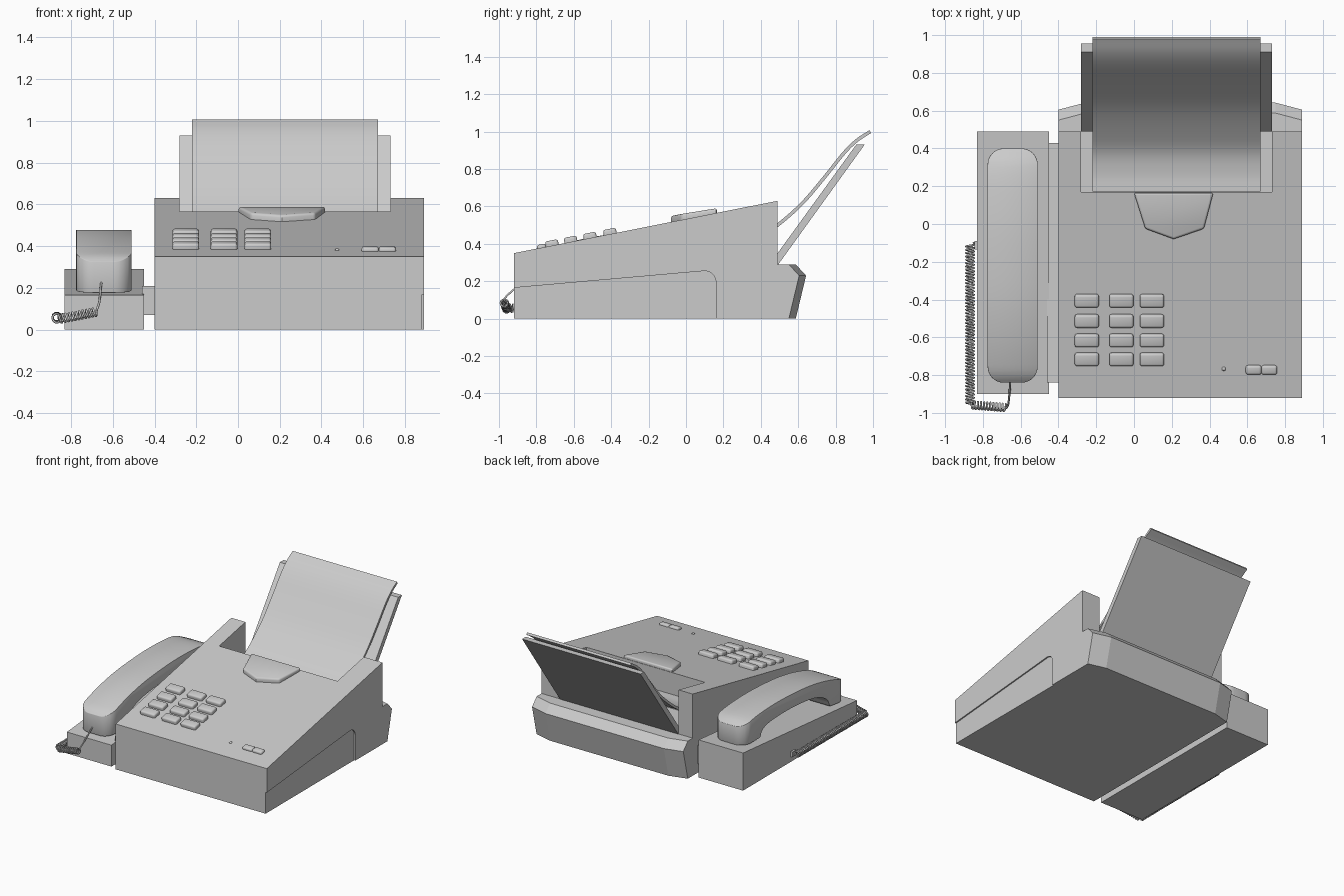
import bpy, bmesh, math
from mathutils import Vector, Matrix

if "Cube" in bpy.data.objects:
    bpy.data.objects.remove(bpy.data.objects["Cube"])

SLOPE = 0.28 / 1.41
TILT = math.atan(SLOPE)


def top_z(y):
    return 0.35 + SLOPE * (y + 0.92)


def loft(name, rings, smooth=None):
    """Closed solid through matching rings of points."""
    bm = bmesh.new()
    vs = [[bm.verts.new(p) for p in r] for r in rings]
    n = len(rings[0])
    for a, b in zip(vs, vs[1:]):
        for i in range(n):
            j = (i + 1) % n
            bm.faces.new((a[i], a[j], b[j], b[i]))
    bm.faces.new(vs[0])
    bm.faces.new(vs[-1])
    bmesh.ops.recalc_face_normals(bm, faces=bm.faces)
    me = bpy.data.meshes.new(name)
    bm.to_mesh(me)
    bm.free()
    ob = bpy.data.objects.new(name, me)
    bpy.context.collection.objects.link(ob)
    if smooth:
        shade(ob, smooth)
    return ob


def shade(ob, deg=35):
    bpy.ops.object.select_all(action='DESELECT')
    ob.select_set(True)
    bpy.context.view_layer.objects.active = ob
    bpy.ops.object.shade_smooth_by_angle(angle=math.radians(deg))


def side_prism(name, prof, x0, x1, smooth=None):
    """Extrude a (y, z) profile along x."""
    return loft(name, [[(x, y, z) for y, z in prof] for x in (x0, x1)], smooth)


def boolean(ob, cutter, op='DIFFERENCE'):
    m = ob.modifiers.new("cut", 'BOOLEAN')
    m.object, m.operation, m.solver = cutter, op, 'EXACT'
    bpy.context.view_layer.objects.active = ob
    bpy.ops.object.modifier_apply(modifier="cut")
    bpy.data.objects.remove(cutter)


def bevel(ob, width, segs=3, angle=40):
    m = ob.modifiers.new("bevel", 'BEVEL')
    m.width, m.segments = width, segs
    m.limit_method, m.angle_limit = 'ANGLE', math.radians(angle)
    bpy.context.view_layer.objects.active = ob
    bpy.ops.object.modifier_apply(modifier="bevel")
    shade(ob)


def arc(cx, cy, r, a0, a1, n=8):
    return [(cx + r * math.cos(math.radians(a0 + (a1 - a0) * i / n)),
             cy + r * math.sin(math.radians(a0 + (a1 - a0) * i / n))) for i in range(n + 1)]


def spline(pts, per=6):
    """Smooth curve through points (Catmull-Rom)."""
    p = [Vector(q) for q in pts]
    p = [2 * p[0] - p[1]] + p + [2 * p[-1] - p[-2]]
    out = []
    for i in range(1, len(p) - 2):
        a, b, c, d = p[i - 1:i + 3]
        for k in range(per):
            t = k / per
            out.append(0.5 * (2 * b + (c - a) * t + (2 * a - 5 * b + 4 * c - d) * t * t
                              + (3 * b - a - 3 * c + d) * t ** 3))
    return out + [p[-2]]


# main wedge body with paper bay and recessed side panel
body = side_prism("main_body", [(-0.92, 0), (-0.92, 0.35), (0.49, 0.63), (0.49, 0)], -0.40, 0.89)
boolean(body, side_prism("bay_cutter", [(0.17, 0.29), (0.17, 0.8), (0.6, 0.8), (0.6, 0.29)], -0.28, 0.73))
panel = [(-1, -0.1), (-1, 0.158), (-0.92, 0.165)] + arc(0.10, 0.195, 0.06, 95, 0) + [(0.16, -0.1)]
boolean(body, side_prism("panel_cutter", panel, 0.88, 0.95))

# rear bulge with chamfered corners
rings = []
for z, off in ((0, -0.055), (0.23, 0), (0.29, -0.055)):
    rings.append([(-0.40, 0.48, z), (0.89, 0.48, z), (0.89, 0.605 + off, z),
                  (0.75, 0.642 + off, z), (-0.26, 0.642 + off, z), (-0.40, 0.605 + off, z)])
loft("rear_bulge", rings)

# paper support and curved sheet
side_prism("paper_support", [(0.49, 0.285), (0.955, 0.93), (0.91, 0.93), (0.49, 0.35)], -0.28, 0.73)
mid = spline([(0.172, 0.39), (0.27, 0.395), (0.38, 0.425), (0.49, 0.50), (0.62, 0.615),
              (0.74, 0.755), (0.84, 0.88), (0.91, 0.95), (0.985, 1.0)])
sides = ([], [])
for i, p in enumerate(mid):
    t = (mid[min(i + 1, len(mid) - 1)] - mid[max(i - 1, 0)]).normalized()
    nrm = Vector((-t.y, t.x)) * 0.009
    sides[0].append(p + nrm)
    sides[1].append(p - nrm)
side_prism("paper_sheet", [tuple(q) for q in sides[0] + sides[1][::-1]], -0.22, 0.67, 35)

# paper guide tab on the sloped top
tab = [(0.0, 0.165), (0.42, 0.165), (0.37, -0.025), (0.21, -0.08), (0.06, -0.025)]
guide = loft("guide_tab", [[(x, y, top_z(y) - 0.02) for x, y in tab],
                           [(x, y, min(top_z(y) + 0.032, 0.59)) for x, y in tab]])
bevel(guide, 0.012)


# buttons
def button(name, x, y, w, d, h):
    bm = bmesh.new()
    bmesh.ops.create_cube(bm, size=1, matrix=Matrix.Translation((x, y, top_z(y)))
                          @ Matrix.Rotation(TILT, 4, 'X') @ Matrix.Diagonal((w, d, 2 * h, 1)))
    me = bpy.data.meshes.new(name)
    bm.to_mesh(me)
    bm.free()
    ob = bpy.data.objects.new(name, me)
    bpy.context.collection.objects.link(ob)
    bevel(ob, min(h, 0.014) * 0.9)


for r, y in enumerate((-0.405, -0.512, -0.615, -0.715)):
    for c, x in enumerate((-0.25, -0.067, 0.095)):
        button(f"key_{r}_{c}", x, y, 0.128, 0.07, 0.028)
button("function_button_left", 0.633, -0.772, 0.083, 0.05, 0.018)
button("function_button_right", 0.716, -0.772, 0.083, 0.05, 0.018)
button("indicator_light", 0.475, -0.767, 0.02, 0.02, 0.008)

# handset cradle and its link to the body
side_prism("cradle", [(-0.90, 0), (-0.90, 0.165), (0.49, 0.29), (0.49, 0)], -0.83, -0.45)
side_prism("cradle_link", [(-0.84, 0.07), (-0.84, 0.21), (0.43, 0.21), (0.43, 0.07)], -0.46, -0.39)

# handset: arched profile trimmed by a rounded plan
upper = spline([(-0.85, 0.32), (-0.78, 0.36), (-0.60, 0.415), (-0.38, 0.455), (-0.10, 0.476),
                (0.12, 0.476), (0.30, 0.46), (0.42, 0.42)], 4)
under = spline([(0.20, 0.285), (0.17, 0.335), (0.06, 0.362), (-0.2, 0.365), (-0.46, 0.335),
                (-0.60, 0.275), (-0.65, 0.20)], 4)
prof = [(-0.85, 0.175)] + [tuple(p) for p in upper] + [(0.42, 0.285)] + [tuple(p) for p in under]
handset = side_prism("handset", prof, -0.79, -0.49)
x0, x1, y0, y1, r = -0.775, -0.51, -0.84, 0.40, 0.085
plan = (arc(x1 - r, y1 - r, r, 0, 90) + arc(x0 + r, y1 - r, r, 90, 180)
        + arc(x0 + r, y0 + r, r, 180, 270) + arc(x1 - r, y0 + r, r, 270, 360))
boolean(handset, loft("plan_cutter", [[(x, y, z) for x, y in plan] for z in (0, 0.7)]), 'INTERSECT')
bevel(handset, 0.01, 2, 50)


# coiled cord
def coil(a, b, turns, radius):
    a, b = Vector(a), Vector(b)
    d = (b - a).normalized()
    u = d.cross(Vector((0, 0, 1))).normalized()
    v = d.cross(u)
    n = turns * 10
    return [a.lerp(b, i / n) + radius * (u * math.cos(i * math.tau / 10) + v * math.sin(i * math.tau / 10))
            for i in range(n + 1)]


path = spline([(-0.655, -0.83, 0.23), (-0.658, -0.88, 0.19), (-0.665, -0.95, 0.13), (-0.675, -0.975, 0.10)], 4)
path += coil((-0.68, -0.972, 0.085), (-0.86, -0.958, 0.05), 11, 0.02)
path += coil((-0.868, -0.955, 0.055), (-0.868, -0.11, 0.06), 48, 0.021)
path += [Vector((-0.85, -0.10, 0.06)), Vector((-0.82, -0.10, 0.06))]
cu = bpy.data.curves.new("coiled_cord", 'CURVE')
cu.dimensions = '3D'
cu.bevel_depth, cu.bevel_resolution, cu.use_fill_caps = 0.0055, 1, True
sp = cu.splines.new('POLY')
sp.points.add(len(path) - 1)
for pt, p in zip(sp.points, path):
    pt.co = (*p, 1)
bpy.context.collection.objects.link(bpy.data.objects.new("coiled_cord", cu))
plug = side_prism("cord_plug", [(-0.135, 0.04), (-0.135, 0.08), (-0.09, 0.08), (-0.09, 0.04)], -0.845, -0.82)
